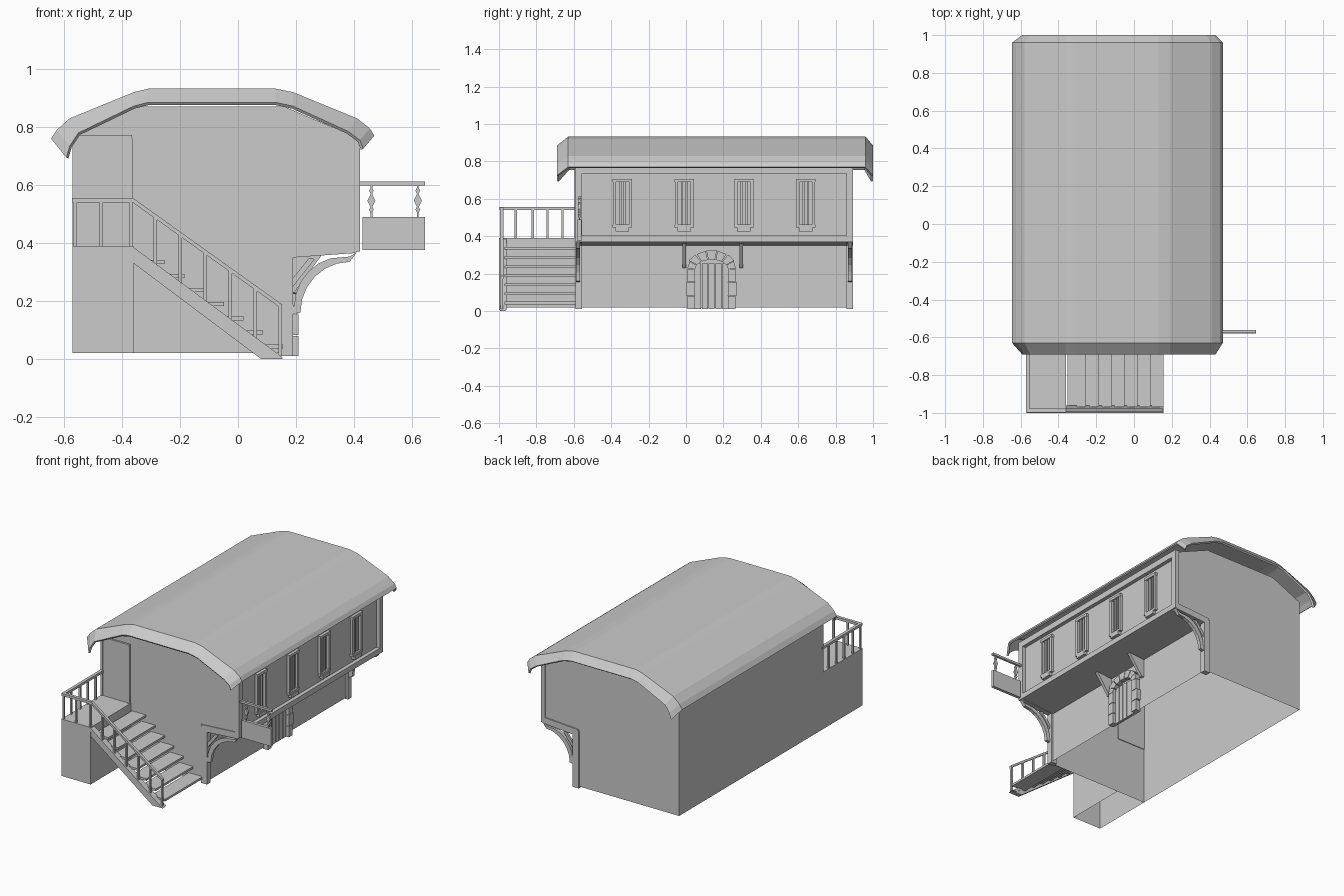
import bpy, bmesh, math
from mathutils import Vector

if "Cube" in bpy.data.objects:
    bpy.data.objects.remove(bpy.data.objects["Cube"])


def make(name, verts, faces, fix=True):
    me = bpy.data.meshes.new(name)
    me.from_pydata([tuple(v) for v in verts], [], faces)
    if fix:
        bm = bmesh.new()
        bm.from_mesh(me)
        bmesh.ops.recalc_face_normals(bm, faces=bm.faces)
        bm.to_mesh(me)
        bm.free()
    ob = bpy.data.objects.new(name, me)
    bpy.context.collection.objects.link(ob)
    return ob


def prism(name, pts, a, b, axis='y', skip=()):
    """Extrude a profile: (x,z) along y, or (y,z) along x. skip = side faces left open."""
    n = len(pts)
    put = (lambda p, t: (p[0], t, p[1])) if axis == 'y' else (lambda p, t: (t, p[0], p[1]))
    v = [put(p, a) for p in pts] + [put(p, b) for p in pts]
    f = [tuple(range(n)), tuple(range(2 * n - 1, n - 1, -1))]
    f += [(i, i + n, (i + 1) % n + n, (i + 1) % n) for i in range(n) if i not in skip]
    return make(name, v, f)


def box(name, x0, x1, y0, y1, z0, z1):
    return prism(name, [(x0, z0), (x1, z0), (x1, z1), (x0, z1)], y0, y1)


# House shell, open underneath, with overhanging upper storey
prism("house_walls", [(-.57, .02), (.178, .02), (.178, .35), (.395, .37), (.395, .77),
                      (.16, .87), (-.36, .87), (-.57, .775)], -.585, .885, skip=(0,))

# Curved roof with turned-down ends
outer = [(-.645, .76), (-.625, .79), (-.58, .83), (-.36, .92), (-.31, .932),
         (.13, .932), (.19, .92), (.41, .83), (.455, .795), (.47, .77)]
hem = [(-.592, .695), (-.58, .735), (-.55, .78), (-.36, .872), (-.31, .885),
       (.13, .885), (.19, .872), (.38, .785), (.42, .755), (.432, .725)]
v, f = [], []
for y, prof in ((-.69, hem), (-.63, outer), (.96, outer), (1.0, hem)):
    v += [(x, y, z) for x, z in prof]
n = len(outer)
for i in range(3):
    f += [(i * n + j, i * n + j + 1, (i + 1) * n + j + 1, (i + 1) * n + j) for j in range(n - 1)]
roof = make("roof", v, f, fix=False)
s = roof.modifiers.new("thickness", 'SOLIDIFY')
s.thickness, s.offset = .012, -1

# Timber framing of the right side
for y in (-.59, .857):
    box("lower_corner_post", .147, .19, y, y + .035, .01, .38)
    box("upper_corner_post", .39, .42, y, y + .035, .37, .775)
    prism("jetty_beam", [(.147, .39), (.39, .405), (.42, .375), (.40, .365), (.19, .35)], y, y + .035)
box("upper_sill_beam", .39, .42, -.585, .885, .37, .405)
box("upper_top_beam", .39, .42, -.585, .885, .735, .775)

# Curved corner braces
for y in (-.588, .865):
    lower = [(.19 + .17 * (1 - math.cos(t)), .16 + .175 * math.sin(t))
             for t in [math.pi / 2 * k / 6 for k in range(7)]]
    lower = [(x + .025, z) for x, z in lower]
    upper = [(x - .022 if i < 6 else x, z + .018) for i, (x, z) in enumerate(lower)]
    brace = [(.19, .155)] + lower + [(.41, .368)] + upper[::-1] + [(.19, .19)]
    prism("corner_brace", brace, y, y + .022)
    prism("brace_strut", [(.19, .25), (.265, .345), (.245, .348), (.19, .28)], y + .004, y + .018)

# Triangular brackets beside the door
for y in (-.02, .285):
    prism("door_bracket", [(.178, .23), (.195, .23), (.29, .36), (.178, .352)], y, y + .02)

# Windows
for yc in (-.34, -.01, .31, .64):
    for s in (-1, 1):
        y = yc + s * .042
        box("window_jamb", .39, .412, y - .008, y + .008, .45, .705)
        y = yc + s * .012
        box("window_bar", .39, .405, y - .006, y + .006, .455, .695)
    box("window_head", .39, .414, yc - .052, yc + .052, .69, .707)
    box("window_foot", .39, .414, yc - .052, yc + .052, .447, .462)
    box("window_ledge", .39, .418, yc - .036, yc + .036, .425, .448)

# Plank door with a stone arch
yc = .137
for k in range(5):
    y = yc - .09 + k * .036
    box("door_plank", .17, .188, y + .002, y + .034, .01, .255)
for s in (-1, 1):
    for k in range(3):
        w = .137 if k % 2 else .128
        a, b = sorted((yc + s * .088, yc + s * w))
        box("jamb_stone", .17, .208, a, b, .01 + k * .073, .08 + k * .073)
for k in range(7):
    t0, t1 = math.pi * k / 7 + .02, math.pi * (k + 1) / 7 - .02
    R = .137 if k % 2 else .13
    ring = [(yc + ry * math.cos(t), .225 + rz * math.sin(t))
            for ry, rz, t in ((.088, .05, t0), (R, .1, t0), (R, .1, t1), (.088, .05, t1))]
    prism("arch_stone", ring, .17, .21, 'x')

# Hanging board on a rod
box("sign_rod", .41, .645, -.578, -.562, .598, .612)
box("sign_board", .43, .645, -.58, -.56, .375, .49)
for x in (.46, .62):
    box("sign_hanger", x - .003, x + .003, -.573, -.567, .485, .6)
    for z, h in ((.515, .016), (.546, .028), (.58, .016)):
        w = h * .5
        prism("hanger_link", [(x, z - h), (x + w, z), (x, z + h), (x - w, z)], -.577, -.563)

# Front door on the landing
box("front_door", -.56, -.375, -.592, -.58, .39, .755)
box("front_door_head", -.57, -.365, -.597, -.58, .755, .772)
for x in (-.57, -.375):
    box("front_door_jamb", x, x + .012, -.597, -.58, .39, .76)

# Landing block, open underneath
prism("landing", [(-.57, .02), (-.36, .02), (-.36, .39), (-.57, .39)], -1.0, -.585, skip=(0,))

# Stairs
for k in range(7):
    x, z = .155 - .068 * k, .05 + .0487 * k
    box("stair_tread", x - .1, x, -.97, -.585, z - .014, z)
prism("stair_stringer", [(-.36, .385), (.155, .0), (.08, .0), (-.36, .33)], -.995, -.965)
prism("stringer_trim", [(-.36, .385), (.155, .005), (.125, .005), (-.36, .363)], -1.0, -.96)

# Railings
P = .006
for k in range(6):
    x = .145 - .086 * k
    box("stair_post", x - P, x + P, -.991, -.979, .01 + .063 * k, .185 + .0615 * k)
prism("stair_handrail", [(-.362, .555), (.152, .188), (.152, .172), (-.362, .539)], -.994, -.976)
for x in (-.562, -.472, -.37):
    box("landing_post", x - P, x + P, -.994, -.982, .39, .545)
for y in (-.91, -.82, -.74, -.66):
    box("side_post", -.568, -.556, y - P, y + P, .39, .545)
box("landing_handrail", -.57, -.36, -.998, -.978, .54, .556)
box("side_handrail", -.572, -.552, -.998, -.585, .54, .556)
